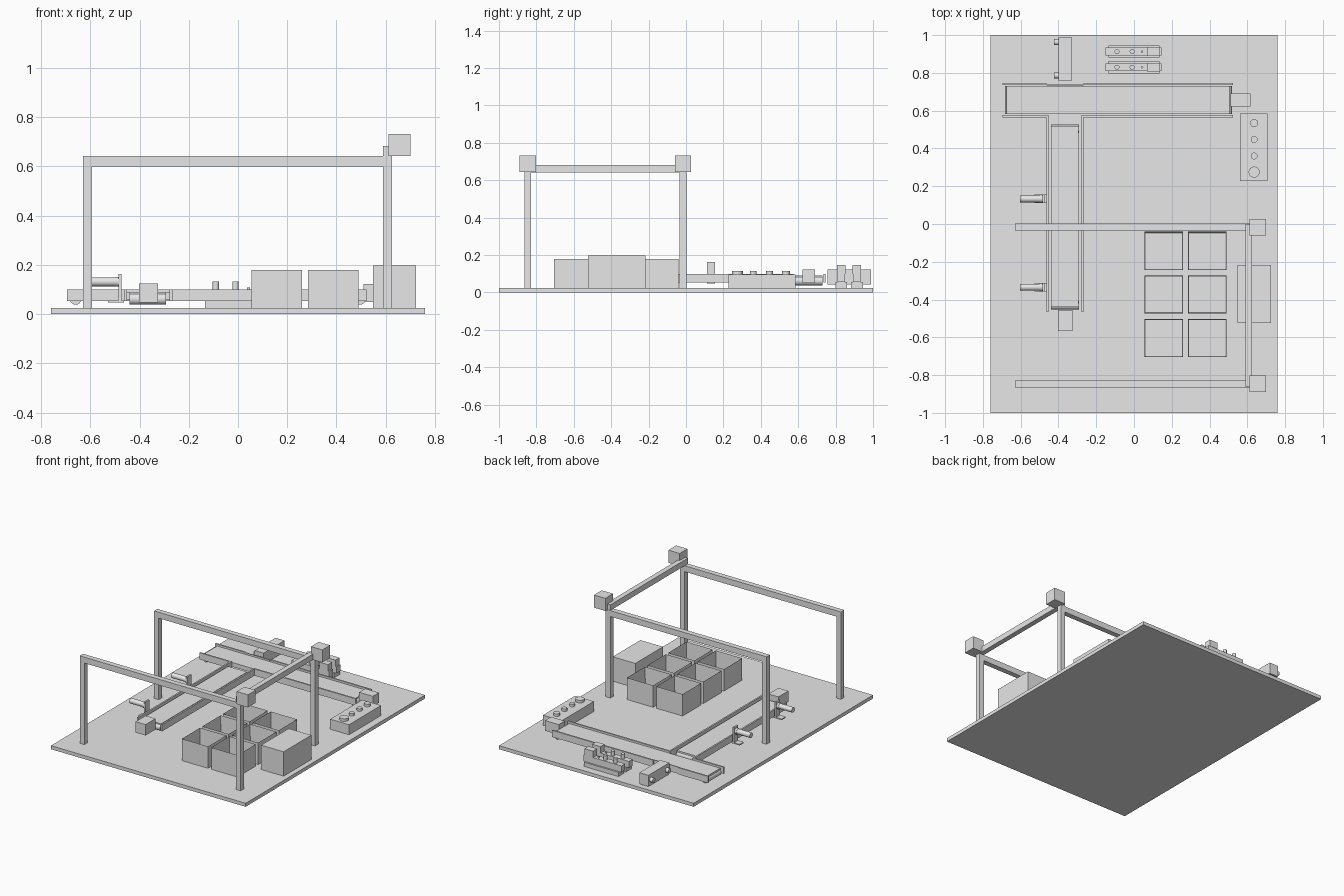
import bpy, bmesh, math
from mathutils import Matrix, Vector

if "Cube" in bpy.data.objects:
    bpy.data.objects.remove(bpy.data.objects["Cube"])

grey = bpy.data.materials.new("plain grey")
grey.diffuse_color = (0.8, 0.8, 0.8, 1)
grey.use_nodes = True
grey.node_tree.nodes["Principled BSDF"].inputs["Base Color"].default_value = grey.diffuse_color


def finish(name, bm):
    me = bpy.data.meshes.new(name)
    bm.to_mesh(me)
    bm.free()
    me.materials.append(grey)
    ob = bpy.data.objects.new(name, me)
    bpy.context.collection.objects.link(ob)
    return ob


def box(name, x, y, z):
    """Box from (min, max) pairs."""
    bm = bmesh.new()
    size = Matrix.Diagonal((x[1] - x[0], y[1] - y[0], z[1] - z[0], 1))
    mid = Vector((sum(x) / 2, sum(y) / 2, sum(z) / 2))
    bmesh.ops.create_cube(bm, size=1, matrix=Matrix.Translation(mid) @ size)
    return finish(name, bm)


def rod(name, centre, r, length, axis='Z', sides=32):
    bm = bmesh.new()
    turn = {'X': Matrix.Rotation(math.pi / 2, 4, 'Y'),
            'Y': Matrix.Rotation(math.pi / 2, 4, 'X'), 'Z': Matrix()}[axis]
    bmesh.ops.create_cone(bm, cap_ends=True, segments=sides, radius1=r, radius2=r,
                          depth=length, matrix=Matrix.Translation(centre) @ turn)
    for f in bm.faces:
        f.smooth = len(f.verts) == 4
    for e in bm.edges:
        e.smooth = all(len(f.verts) == 4 for f in e.link_faces)
    return finish(name, bm)


def bin_box(name, x, y, z, wall):
    """Open-topped box: top face inset and pushed down."""
    ob = box(name, x, y, z)
    bm = bmesh.new()
    bm.from_mesh(ob.data)
    top = max(bm.faces, key=lambda f: f.calc_center_median().z)
    bmesh.ops.inset_region(bm, faces=[top], thickness=wall)
    bmesh.ops.translate(bm, verts=top.verts, vec=(0, 0, z[0] + wall - z[1]))
    bm.to_mesh(ob.data)
    bm.free()


G = 0.025  # top of the base plate
box("base_plate", (-0.76, 0.76), (-1, 1), (0, G))

# Long conveyor, running in x
RZ = (0.053, 0.10)
box("long_conveyor_belt", (-0.675, 0.505), (0.582, 0.73), (0.06, 0.09))
for i, x in enumerate((-0.66, 0.495)):
    rod(f"long_conveyor_roller_{i}", (x, 0.656, 0.061), 0.023, 0.148, 'Y')
for i, (a, b) in enumerate(((-0.695, -0.463), (-0.267, 0.523))):
    box(f"long_conveyor_front_rail_{i}", (a, b), (0.565, 0.576), RZ)
    box(f"long_conveyor_back_rail_{i}", (a, b), (0.736, 0.747), RZ)
box("long_conveyor_back_gate", (-0.463, -0.267), (0.734, 0.74), RZ)
box("long_conveyor_motor", (0.51, 0.617), (0.622, 0.69), (0.05, 0.122))

# Short conveyor, running in y
box("short_conveyor_belt", (-0.44, -0.293), (-0.44, 0.52), (0.06, 0.09))
for i, y in enumerate((-0.43, 0.505)):
    rod(f"short_conveyor_roller_{i}", (-0.366, y, 0.061), 0.023, 0.148, 'X')
for i, x in enumerate((-0.463, -0.278)):
    box(f"short_conveyor_rail_{i}", (x, x + 0.011), (-0.466, 0.576), RZ)
box("short_conveyor_motor", (-0.403, -0.325), (-0.566, -0.455), (0.047, 0.124))

# Photo sensors beside the short conveyor
for i, y in enumerate((0.133, -0.335)):
    rod(f"sensor_body_{i}", (-0.545, y, 0.131), 0.018, 0.115, 'X')
    rod(f"sensor_collar_{i}", (-0.492, y, 0.131), 0.022, 0.016, 'X', 6)
    box(f"sensor_bracket_{i}", (-0.485, -0.473), (y - 0.022, y + 0.022), (0.05, 0.163))
    box(f"sensor_foot_{i}", (-0.528, -0.463), (y - 0.022, y + 0.022), (0.048, 0.056))

# Pusher box behind the long conveyor, with two ports
box("pusher_box", (-0.40, -0.33), (0.757, 0.99), (0.042, 0.122))
for i, y in enumerate((0.786, 0.963)):
    rod(f"pusher_port_{i}", (-0.411, y, 0.082), 0.016, 0.026, 'X')

# Pair of valves
for i, y in enumerate((0.83, 0.913)):
    box(f"valve_base_{i}", (-0.134, 0.134), (y - 0.032, y + 0.032), (G, 0.055))
    box(f"valve_body_{i}", (-0.15, 0.145), (y - 0.021, y + 0.021), (0.055, 0.10))
    box(f"valve_coil_{i}", (0.07, 0.137), (y - 0.023, y + 0.023), (0.10, 0.146))
    for j, (x, r, top) in enumerate(((-0.09, 0.013, 0.132), (-0.01, 0.013, 0.132),
                                     (0.043, 0.006, 0.108))):
        rod(f"valve_fitting_{i}_{j}", (x, y, (0.09 + top) / 2), r, top - 0.09)

# Control panel with buttons
box("control_panel", (0.56, 0.707), (0.228, 0.585), (G, 0.096))
for i, (y, r) in enumerate(((0.534, 0.021), (0.447, 0.018), (0.36, 0.018), (0.275, 0.029))):
    rod(f"panel_button_{i}", (0.636, y, 0.103), r, 0.022)

# Gantry: two portal frames, a cross beam and drive motors
for i, y in enumerate((-0.017, -0.846)):
    yy = (y - 0.0185, y + 0.0185)
    box(f"gantry_left_post_{i}", (-0.63, -0.594), yy, (G, 0.60))
    box(f"gantry_right_post_{i}", (0.59, 0.626), yy, (G, 0.60))
    box(f"gantry_beam_{i}", (-0.63, 0.626), yy, (0.60, 0.642))
    box(f"gantry_motor_{i}", (0.612, 0.70), (y - 0.043, y + 0.043), (0.643, 0.732))
box("gantry_cross_beam", (0.59, 0.626), (-0.864, 0.0), (0.642, 0.682))

# Sorting bins, two by three
for i, x in enumerate((0.055, 0.285)):
    for j, y in enumerate((-0.244, -0.475, -0.705)):
        bin_box(f"bin_{i}_{j}", (x, x + 0.205), (y, y + 0.203), (G, 0.179), 0.009)

box("control_cabinet", (0.548, 0.724), (-0.525, -0.217), (G, 0.197))
